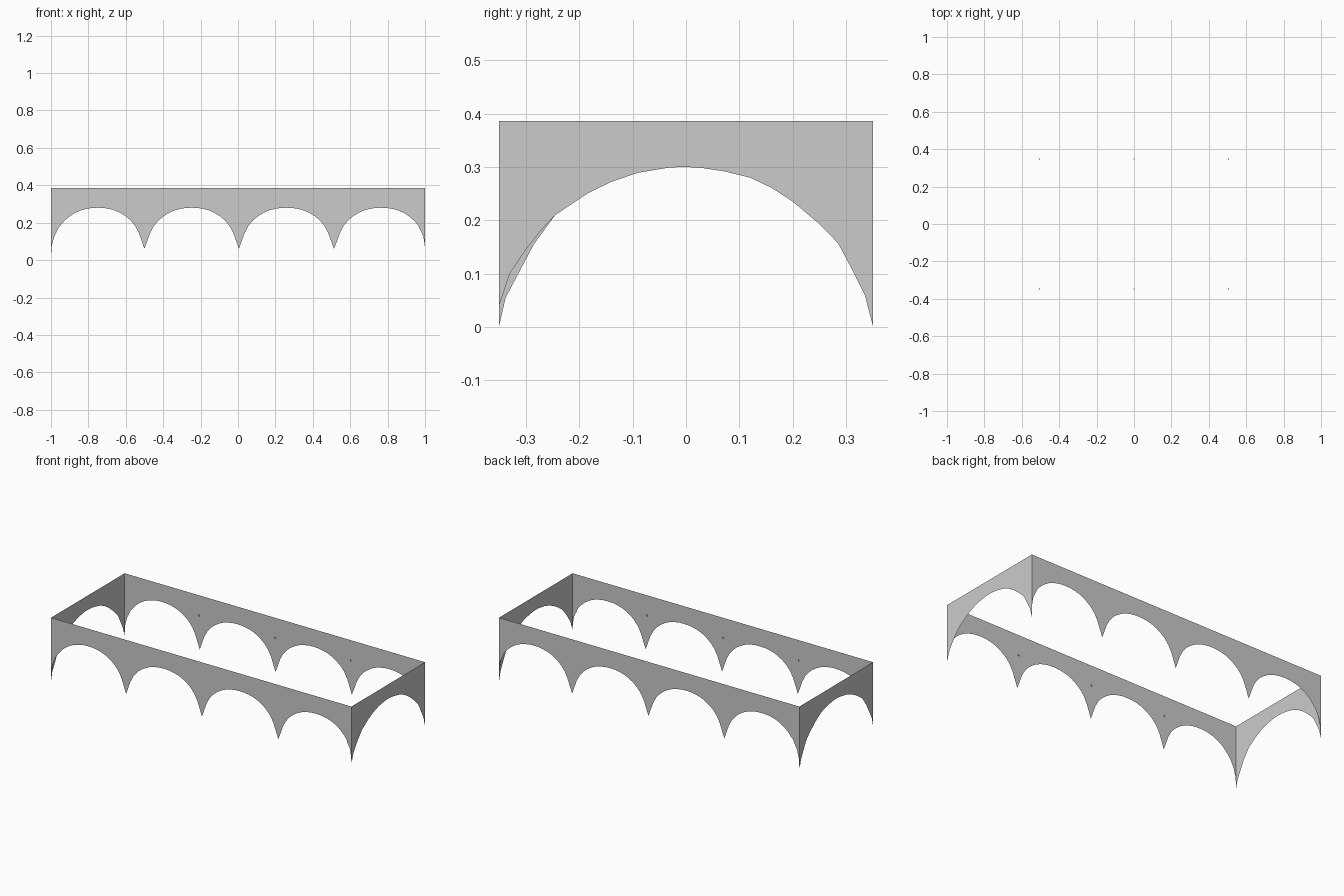
import bpy, bmesh
from mathutils import Matrix

if "Cube" in bpy.data.objects:
    bpy.data.objects.remove(bpy.data.objects["Cube"])

TOP = 0.386
HX, HY = 1.0, 0.35


def panel(name, profile, place):
    """Thin sheet: strips from the scalloped lower edge up to the straight top edge."""
    bm = bmesh.new()
    low = [bm.verts.new(place(u, z)) for u, z in profile]
    high = [bm.verts.new(place(u, TOP)) for u, z in profile]
    for i in range(len(profile) - 1):
        bm.faces.new((low[i], low[i + 1], high[i + 1], high[i]))
    bm.normal_update()
    mesh = bpy.data.meshes.new(name)
    bm.to_mesh(mesh)
    bm.free()
    obj = bpy.data.objects.new(name, mesh)
    bpy.context.collection.objects.link(obj)
    return obj


# Four scallops along each long side (half arch: fraction of half width, height)
half = [(0, .28), (.12, .279), (.24, .274), (.36, .266), (.48, .253), (.6, .234),
        (.7, .213), (.8, .183), (.88, .145), (.94, .103), (1, .06)]
cusps = [-1.0, -0.5, 0.005, 0.513, 1.0]
long_edge = []
for a, b in zip(cusps, cusps[1:]):
    mid, r = (a + b) / 2, (b - a) / 2
    if b == 1.0:
        mid, r = 0.765, 0.25
    pts = [(mid - f * r, z) for f, z in reversed(half)]
    pts += [(mid + f * r, z) for f, z in half[1:]]
    pts[0], pts[-1] = (a, .06), (b, .06)
    long_edge += pts if not long_edge else pts[1:]
# Outer ends run nearly vertical down to the corners
long_edge[0:3] = [(-1.0, .02), (-.996, .075), (-.983, .125), (-.957, .177)]
long_edge[-3:] = [(.972, .165), (.99, .13), (.997, .09), (1.0, .06)]

# Single wide arch on each end
arch = [(-.245, .21), (-.185, .25), (-.14, .272), (-.09, .289), (-.03, .299), (0, .3),
        (.03, .298), (.07, .292), (.12, .28), (.16, .261), (.2, .235), (.25, .193),
        (.285, .157), (.31, .11), (.335, .06), (.35, .003)]
left_edge = [(-.35, .003), (-.338, .055), (-.31, .108), (-.285, .155)] + arch
right_edge = [(-.35, .04), (-.33, .1), (-.3, .145), (-.27, .183)] + arch

panel("front_valance", long_edge, lambda u, z: (u, -HY, z))
panel("back_valance", long_edge[::-1], lambda u, z: (u, HY, z))
panel("right_valance", right_edge, lambda u, z: (HX, u, z))
panel("left_valance", left_edge[::-1], lambda u, z: (-HX, u, z))

# Tiny fastener studs above the inner cusps
bm = bmesh.new()
for x in (-.505, 0, .505):
    for y in (-HY + .002, HY - .002):
        m = Matrix.Translation((x, y, .264)) @ Matrix.Diagonal((.006, .004, .01, 1))
        bmesh.ops.create_cube(bm, size=1, matrix=m)
mesh = bpy.data.meshes.new("valance_studs")
bm.to_mesh(mesh)
bm.free()
bpy.context.collection.objects.link(bpy.data.objects.new("valance_studs", mesh))
